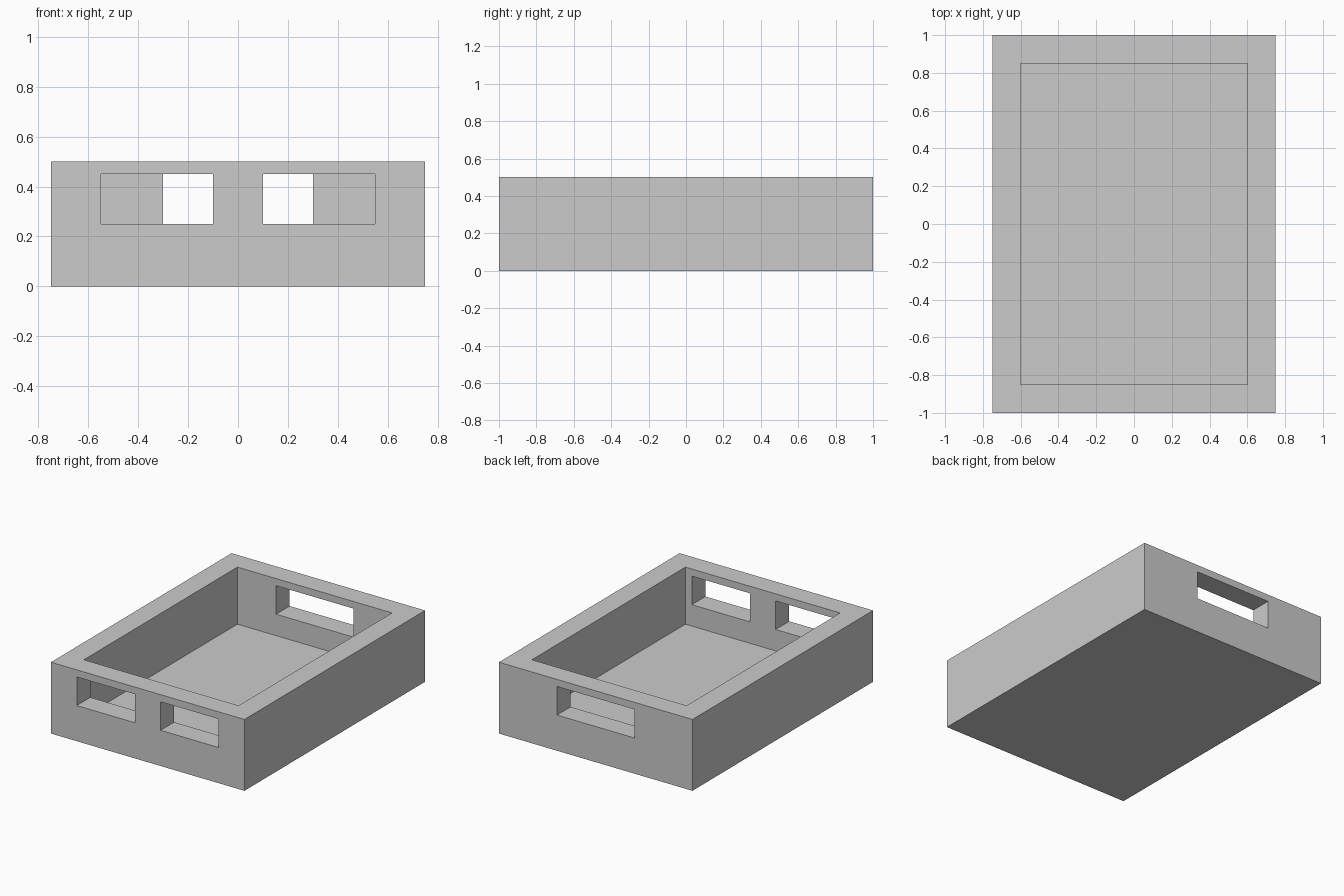
import bpy

if "Cube" in bpy.data.objects:
    bpy.data.objects.remove(bpy.data.objects["Cube"])


def box(name, x, y, z):
    """Axis-aligned box from (min, max) ranges."""
    bpy.ops.mesh.primitive_cube_add(size=1, location=[sum(r) / 2 for r in (x, y, z)])
    ob = bpy.context.object
    ob.name = name
    ob.scale = [r[1] - r[0] for r in (x, y, z)]
    bpy.ops.object.transform_apply(location=True, rotation=False, scale=True)
    return ob


def cut(target, cutter):
    """Subtract the cutter, then discard it."""
    cutter.hide_render = True
    mod = target.modifiers.new("cut", 'BOOLEAN')
    mod.operation = 'DIFFERENCE'
    mod.solver = 'EXACT'
    mod.object = cutter
    bpy.context.view_layer.objects.active = target
    bpy.ops.object.modifier_apply(modifier=mod.name)
    bpy.data.objects.remove(cutter, do_unlink=True)


# Solid tray block
tray = box("tray", (-0.75, 0.75), (-1, 1), (0, 0.5))

# Open-topped cavity, leaving a 0.1 floor
cut(tray, box("cavity_cutter", (-0.6, 0.6), (-0.85, 0.85), (0.1, 0.7)))

# Two front windows and one wide back window
SLOT_Z = (0.25, 0.45)
for x in ((-0.55, -0.1), (0.1, 0.55)):
    cut(tray, box("front_window_cutter", x, (-1.1, -0.7), SLOT_Z))
cut(tray, box("back_window_cutter", (-0.3, 0.3), (0.7, 1.1), SLOT_Z))
